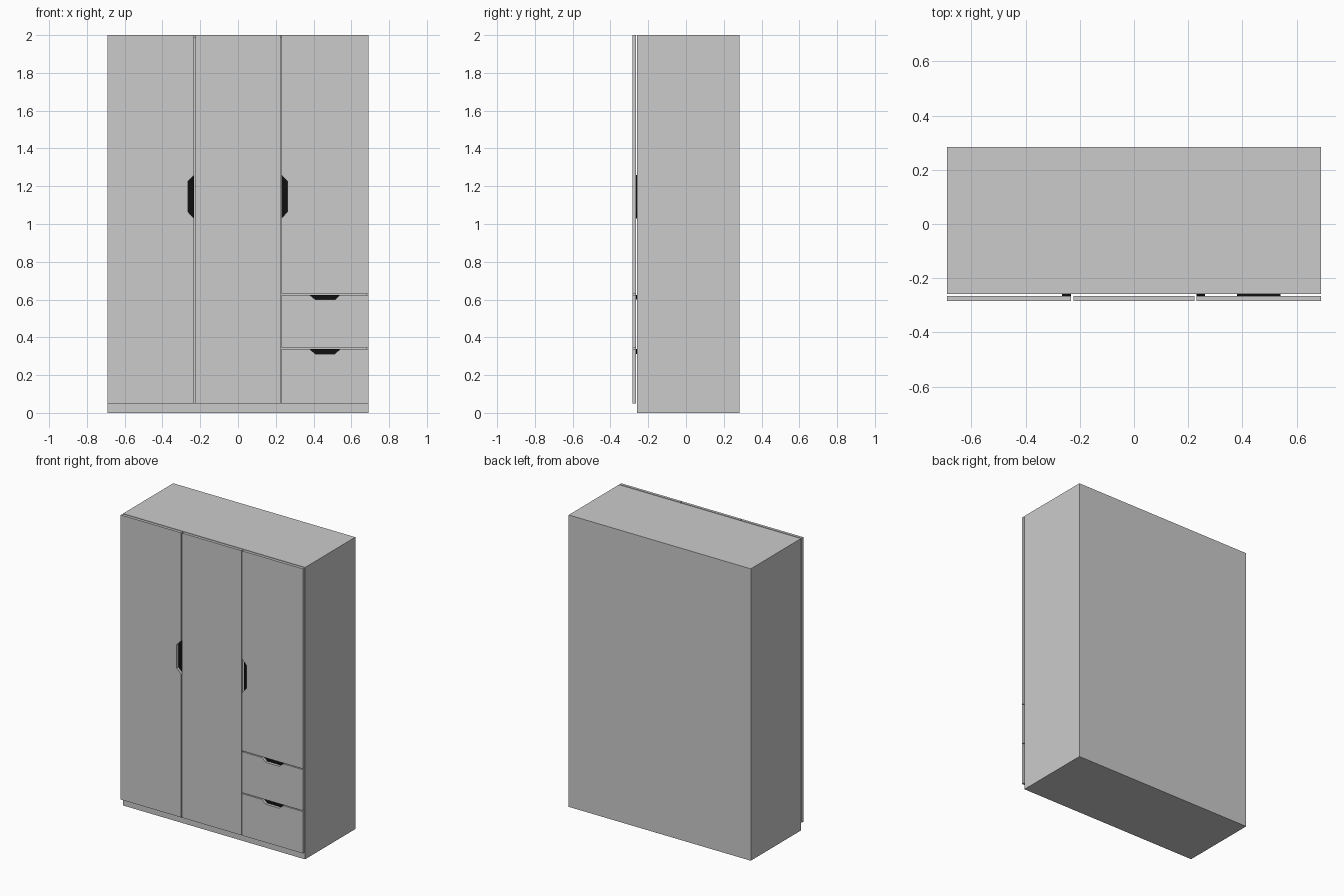
import bpy, bmesh

if "Cube" in bpy.data.objects:
    bpy.data.objects.remove(bpy.data.objects["Cube"])

FRONT, DOOR_BACK, BODY_FRONT, BACK = -0.284, -0.265, -0.259, 0.284
W, H, T, BASE = 0.69, 2.0, 0.012, 0.05

black = bpy.data.materials.new("black_grip")
black.diffuse_color = (0.005, 0.005, 0.005, 1)
black.use_nodes = True
black.node_tree.nodes["Principled BSDF"].inputs["Base Color"].default_value = black.diffuse_color


def panel(name, outline, y0, y1, mat=None):
    """Extrude an x/z outline from y0 back to y1."""
    bm = bmesh.new()
    face = bm.faces.new([bm.verts.new((x, y0, z)) for x, z in outline])
    ext = bmesh.ops.extrude_face_region(bm, geom=[face])
    moved = [v for v in ext["geom"] if isinstance(v, bmesh.types.BMVert)]
    bmesh.ops.translate(bm, verts=moved, vec=(0, y1 - y0, 0))
    bmesh.ops.recalc_face_normals(bm, faces=bm.faces)
    mesh = bpy.data.meshes.new(name)
    bm.to_mesh(mesh)
    bm.free()
    ob = bpy.data.objects.new(name, mesh)
    bpy.context.collection.objects.link(ob)
    if mat:
        mesh.materials.append(mat)
    return ob


def rect(x0, x1, z0, z1):
    return [(x0, z0), (x1, z0), (x1, z1), (x0, z1)]


def side_notch(x, d):
    """Trapezoid finger pull on a vertical door edge, bottom to top."""
    return [(x, 1.03), (x + d, 1.065), (x + d, 1.225), (x, 1.26)]


def top_notch(z):
    """Trapezoid finger pull on a drawer top edge, right to left."""
    return [(0.54, z), (0.512, z - 0.025), (0.41, z - 0.025), (0.38, z)]


# Carcass: open-fronted shell standing on a plinth
panel("left_side", rect(-W, -W + T, 0, H), BODY_FRONT, BACK)
panel("right_side", rect(W - T, W, 0, H), BODY_FRONT, BACK)
panel("top_panel", rect(-W + T, W - T, H - T, H), BODY_FRONT, BACK)
panel("plinth", rect(-W + T, W - T, 0, BASE), BODY_FRONT, BACK)
panel("back_panel", rect(-W + T, W - T, BASE, H - T), BACK - T, BACK)

# Doors
L, R, M = -0.232, 0.23, 0.224
left = [(-W, BASE), (L, BASE)] + side_notch(L, -0.034) + [(L, H), (-W, H)]
panel("left_door", left, FRONT, DOOR_BACK)
panel("middle_door", rect(-M, M, BASE, H), FRONT, DOOR_BACK)
right = [(W, H), (R, H)] + side_notch(R, 0.032)[::-1] + [(R, 0.63), (W, 0.63)]
panel("right_door", right, FRONT, DOOR_BACK)
panel("left_door_grip", side_notch(L, -0.034), DOOR_BACK, BODY_FRONT, black)
panel("right_door_grip", side_notch(R, 0.032), DOOR_BACK, BODY_FRONT, black)

# Drawers
for name, z0, z1 in (("lower", BASE, 0.337), ("upper", 0.343, 0.624)):
    outline = [(R, z0), (W, z0), (W, z1)] + top_notch(z1) + [(R, z1)]
    panel(name + "_drawer_front", outline, FRONT, DOOR_BACK)
    panel(name + "_drawer_grip", top_notch(z1), DOOR_BACK, BODY_FRONT, black)
